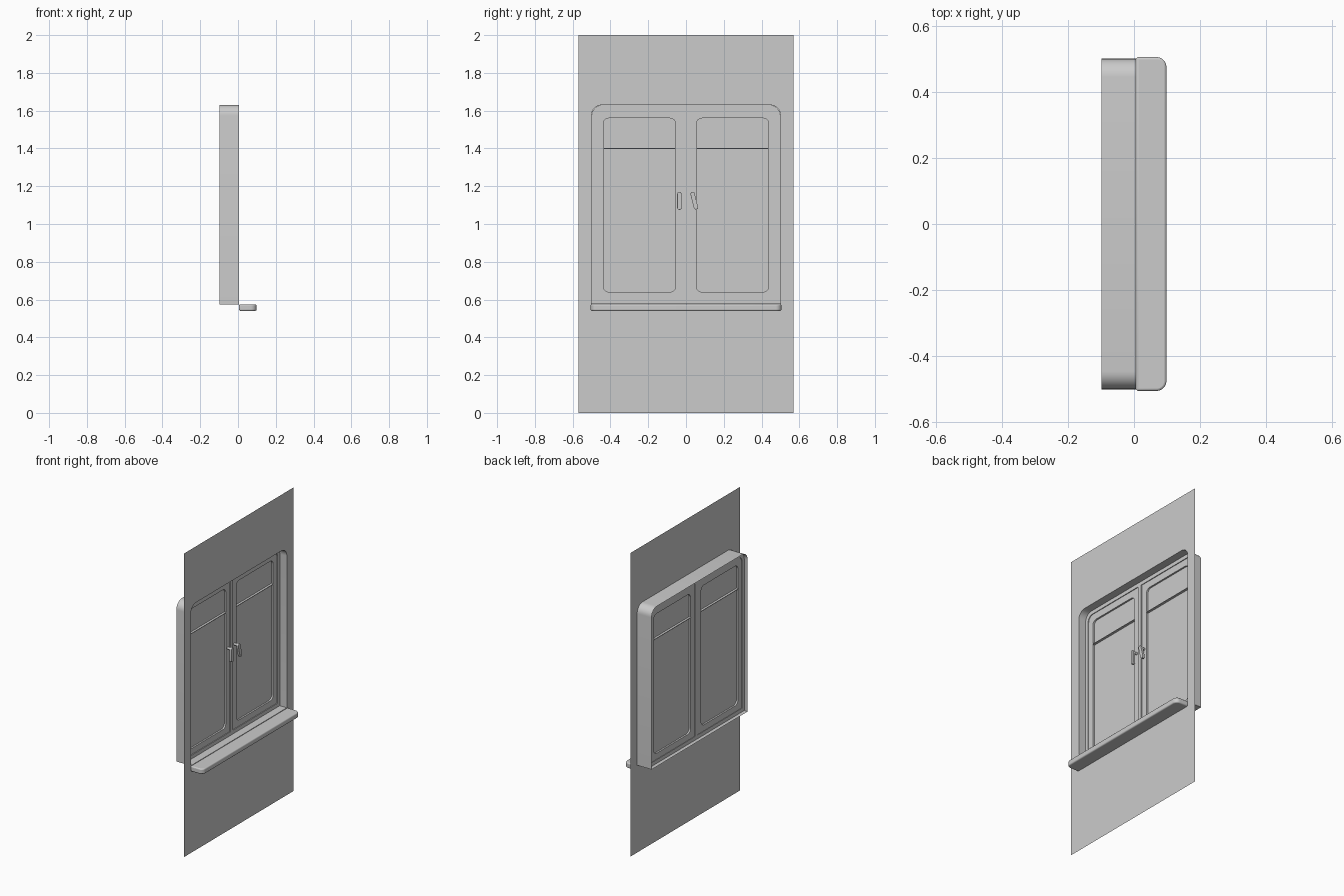
import bpy, bmesh, math

if "Cube" in bpy.data.objects:
    bpy.data.objects.remove(bpy.data.objects["Cube"])

WALL_X, BACK_X = 0.006, -0.099      # room side of the wall, outer end of the reveal


def rounded(u0, u1, v0, v1, r, n=8):
    """Rounded rectangle; r = radii for bottom-left, bottom-right, top-right, top-left."""
    pts = []
    corners = [(u0, v0, 1, 1), (u1, v0, -1, 1), (u1, v1, -1, -1), (u0, v1, 1, -1)]
    for i, ((u, v, su, sv), rad) in enumerate(zip(corners, r)):
        if rad == 0:
            pts.append((u, v))
            continue
        for k in range(n + 1):
            a = math.pi + (i + k / n) * math.pi / 2
            pts.append((u + su * rad + rad * math.cos(a), v + sv * rad + rad * math.sin(a)))
    return pts


def finish(name, bm, bevel=0):
    bmesh.ops.recalc_face_normals(bm, faces=bm.faces)
    me = bpy.data.meshes.new(name)
    bm.to_mesh(me)
    bm.free()
    ob = bpy.data.objects.new(name, me)
    bpy.context.collection.objects.link(ob)
    if bevel:
        m = ob.modifiers.new("bevel", 'BEVEL')
        m.width, m.segments, m.limit_method = bevel, 3, 'ANGLE'
        m.angle_limit = math.radians(40)
    bpy.ops.object.select_all(action='DESELECT')
    ob.select_set(True)
    bpy.context.view_layer.objects.active = ob
    bpy.ops.object.shade_smooth_by_angle(angle=math.radians(35))
    return ob


def panel(name, loops, x0, x1=None, bevel=0, flat_z=False):
    """Fill an outline (plus holes) in the YZ plane and extrude it along x (or XY along z)."""
    bm = bmesh.new()
    place = (lambda u, v: (u, v, x0)) if flat_z else (lambda u, v: (x0, u, v))
    edges = []
    for pts in loops:
        vs = [bm.verts.new(place(u, v)) for u, v in pts]
        if len(loops) == 1:
            bm.faces.new(vs)
        else:
            edges += [bm.edges.new((vs[i - 1], vs[i])) for i in range(len(vs))]
    if edges:
        axis = (0, 0, 1) if flat_z else (1, 0, 0)
        bmesh.ops.triangle_fill(bm, edges=edges, use_beauty=True, normal=axis)
    if x1 is not None:
        ext = bmesh.ops.extrude_face_region(bm, geom=bm.faces[:], use_keep_orig=True)
        d = x1 - x0
        moved = [g for g in ext['geom'] if isinstance(g, bmesh.types.BMVert)]
        bmesh.ops.translate(bm, verts=moved, vec=(0, 0, d) if flat_z else (d, 0, 0))
    return finish(name, bm, bevel)


def tube(name, pts, x0, x1):
    bm = bmesh.new()
    a, b = ([bm.verts.new((x, u, v)) for u, v in pts] for x in (x0, x1))
    for i in range(len(pts)):
        bm.faces.new((a[i - 1], a[i], b[i], b[i - 1]))
    return finish(name, bm)


# Wall sheet with the opening, and the reveal running back from it
opening = rounded(-0.5, 0.5, 0.575, 1.63, (0, 0, 0.055, 0.055))
wall_outline = [(-0.57, 0), (0.57, 0), (0.57, 2), (-0.57, 2)]
panel("wall", [wall_outline, opening], WALL_X)
tube("reveal", opening, WALL_X, BACK_X)

# Fixed outer frame and centre post
frame_inner = rounded(-0.476, 0.476, 0.6, 1.605, (0, 0, 0.04, 0.04))
frame_outer = rounded(-0.4995, 0.4995, 0.5755, 1.6295, (0, 0, 0.055, 0.055))
panel("outer_frame", [frame_outer, frame_inner], -0.075, -0.045)
panel("centre_post", [rounded(-0.015, 0.012, 0.6, 1.605, (0, 0, 0, 0))], -0.075, -0.045)

# Two sashes, each with glass, a thin glazing bar and a lever handle
for side, s in (("left", -1), ("right", 1)):
    inner, outer = (0.015, 0.476) if s < 0 else (0.012, 0.476)
    y0, y1 = sorted((s * inner, s * outer))
    g0, g1 = sorted((s * 0.055, s * 0.438))
    radii = (0, 0, 0, 0.04) if s < 0 else (0, 0, 0.04, 0)
    hole = rounded(g0, g1, 0.64, 1.56, (0.03,) * 4)
    panel(side + "_sash", [rounded(y0, y1, 0.6, 1.605, radii), hole], -0.072, -0.05)
    panel(side + "_glass", [rounded(g0, g1, 0.64, 1.56, (0.03,) * 4)], -0.061)
    panel(side + "_glazing_bar", [rounded(g0, g1, 1.398, 1.402, (0,) * 4)], -0.076, -0.046)

    w = 0.0115
    stem = panel(side + "_handle_stem", [rounded(-0.008, 0.008, -0.008, 0.008, (0.008,) * 4)],
                 -0.055, -0.026)
    grip = panel(side + "_handle_grip", [rounded(-w, w, -0.083, w, (w,) * 4)],
                 -0.03, -0.014, bevel=0.004)
    for part in (stem, grip):
        part.location = (0, s * 0.035, 1.158)
        part.rotation_euler.x = math.radians(14) if s > 0 else 0

# Window sill board with rounded front corners
panel("sill", [rounded(WALL_X, 0.098, -0.505, 0.505, (0, 0.03, 0.03, 0))],
      0.54, 0.575, bevel=0.007, flat_z=True)
